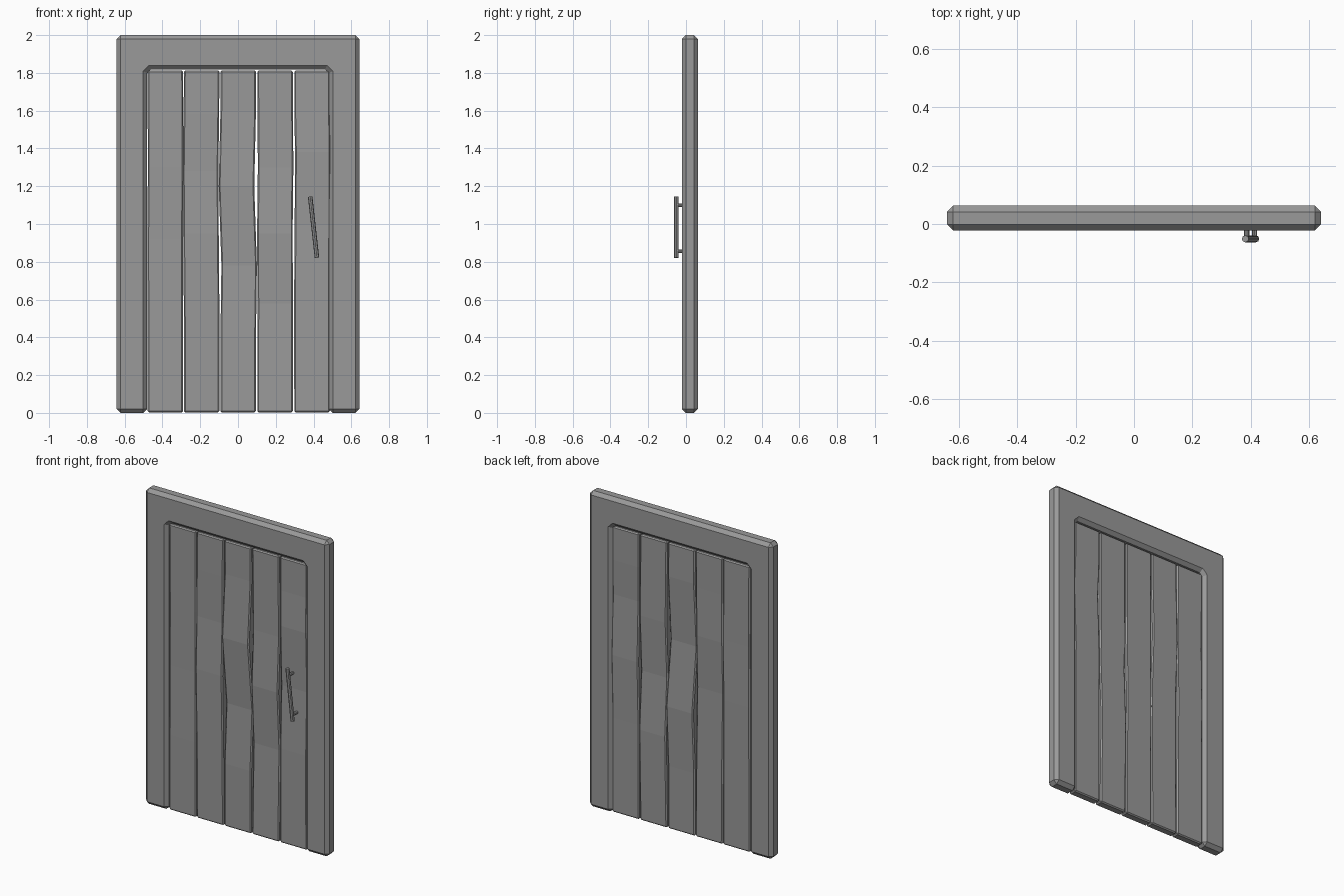
import bpy, bmesh
from mathutils import Vector

if "Cube" in bpy.data.objects:
    bpy.data.objects.remove(bpy.data.objects["Cube"])

# Dark grey finish shared by all parts
dark = bpy.data.materials.new("dark_grey")
dark.diffuse_color = (0.32, 0.32, 0.32, 1)
dark.use_nodes = True
dark.node_tree.nodes["Principled BSDF"].inputs["Base Color"].default_value = dark.diffuse_color


def finish(bm, name, bevel=0):
    bmesh.ops.recalc_face_normals(bm, faces=bm.faces)
    me = bpy.data.meshes.new(name)
    bm.to_mesh(me)
    bm.free()
    me.materials.append(dark)
    ob = bpy.data.objects.new(name, me)
    bpy.context.collection.objects.link(ob)
    if bevel:
        mod = ob.modifiers.new("edge_bevel", 'BEVEL')
        mod.width = bevel
        mod.segments = 1
        mod.limit_method = 'ANGLE'
        mod.angle_limit = 1.0
    return ob


def rod(name, a, b, radius, sides=8):
    a, b = Vector(a), Vector(b)
    bpy.ops.mesh.primitive_cylinder_add(vertices=sides, radius=radius,
                                        depth=(b - a).length, location=(a + b) / 2)
    ob = bpy.context.object
    ob.name = name
    ob.rotation_euler = (b - a).to_track_quat('Z', 'Y').to_euler()
    ob.data.materials.append(dark)
    return ob


# Door frame: an upside-down U profile with chamfered edges and inner corners
bm = bmesh.new()
half = [(0.462, 1.819), (0.481, 1.80), (0.481, 0), (0.642, 0), (0.642, 2.0)]
profile = half + [(-x, z) for x, z in reversed(half)]
face = bm.faces.new([bm.verts.new((x, -0.022, z)) for x, z in profile])
ext = bmesh.ops.extrude_face_region(bm, geom=[face])
bmesh.ops.translate(bm, vec=(0, 0.085, 0),
                    verts=[v for v in ext['geom'] if isinstance(v, bmesh.types.BMVert)])
finish(bm, "door_frame", 0.021)

# Warped planks: each has a centre and a few (z, dx, dy) bend stations
planks = [
    (-0.385, [(0.48, 0, 0), (0.92, -0.001, 0.003), (1.3, 0.002, 0)]),
    (-0.192, [(0.48, 0, -0.004), (0.95, -0.004, -0.008), (1.28, -0.006, 0.004), (1.58, -0.002, 0)]),
    (0.001, [(0.40, 0, 0), (0.78, 0.005, 0.012), (1.2, -0.009, -0.012), (1.6, 0, 0.002)]),
    (0.196, [(0.58, 0.001, 0.010), (0.95, -0.001, -0.007), (1.3, 0.003, 0.003)]),
    (0.392, [(0.6, -0.001, 0), (1.0, 0.002, 0.006), (1.38, 0.004, -0.007), (1.6, 0, 0)]),
]
for i, (cx, bends) in enumerate(planks):
    bm = bmesh.new()
    rings = []
    for z, dx, dy in [(0.003, 0, 0)] + bends + [(1.812, 0, 0)]:
        rings.append([bm.verts.new((cx + dx + sx * 0.094, 0.02 + dy + sy * 0.026, z))
                      for sx, sy in ((-1, -1), (1, -1), (1, 1), (-1, 1))])
    for lo, hi in zip(rings, rings[1:]):
        for k in range(4):
            n = (k + 1) % 4
            bm.faces.new((lo[k], lo[n], hi[n], hi[k]))
    bm.faces.new(rings[0])
    bm.faces.new(rings[-1])
    finish(bm, f"plank_{i + 1}", 0.007)

# Slightly crooked pull handle on two short posts
top, low = Vector((0.382, -0.051, 1.145)), Vector((0.418, -0.051, 0.821))
rod("handle_bar", low, top, 0.012)
for i, t in enumerate((0.11, 0.86)):
    p = low.lerp(top, t)
    rod(f"handle_post_{i + 1}", p, p + Vector((0, 0.062, 0)), 0.009)
